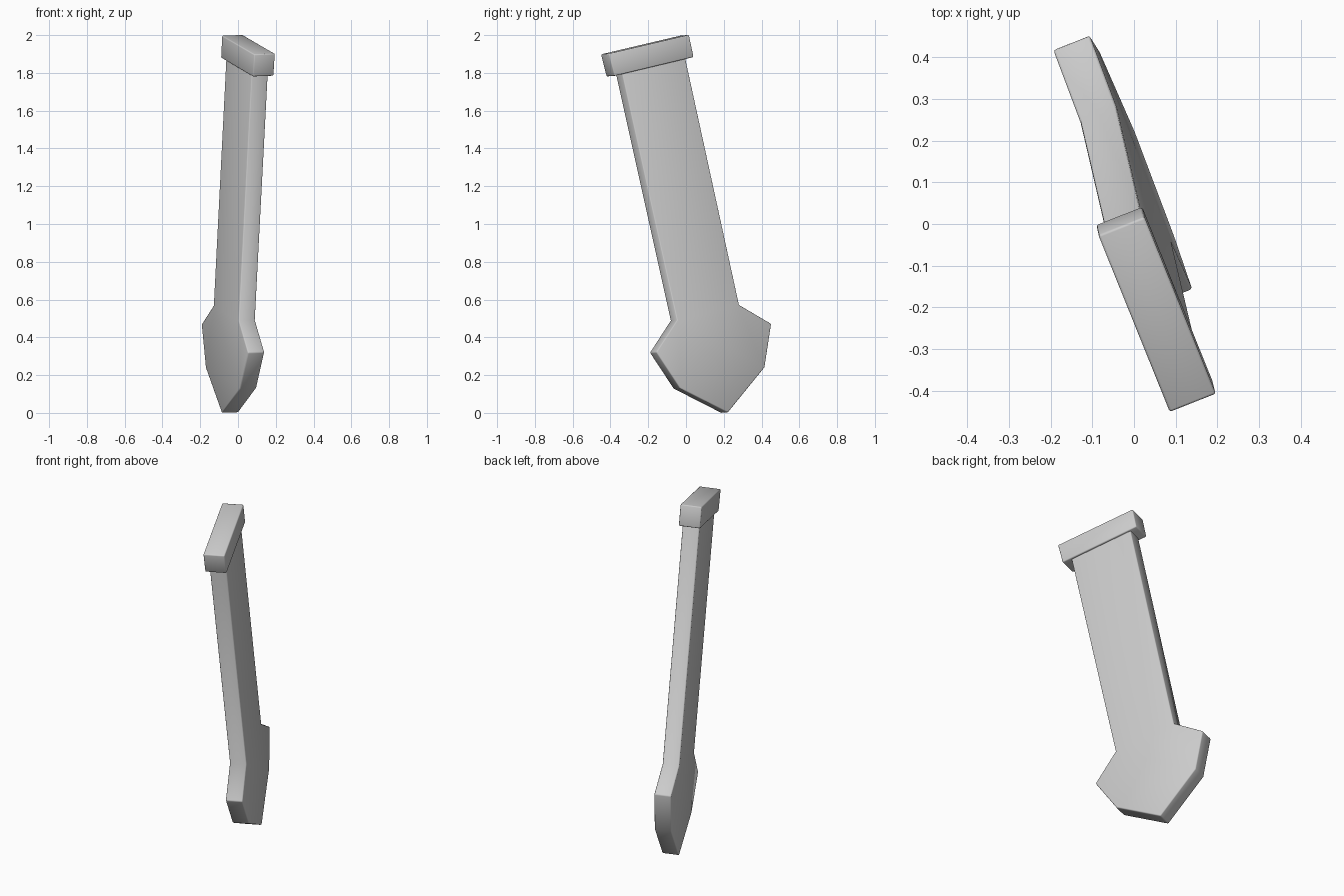
import bpy
from mathutils import Vector

old = bpy.data.objects.get("Cube")
if old:
    bpy.data.objects.remove(old, do_unlink=True)

grey = bpy.data.materials.new("plain_grey")
grey.use_nodes = True
COLOUR = (0.6, 0.6, 0.6, 1)
grey.diffuse_color = COLOUR
grey.node_tree.nodes["Principled BSDF"].inputs["Base Color"].default_value = COLOUR

# The whole blade lies in one slanted plane with this normal
NORMAL = Vector((0.93, 0.368, 0.033)).normalized()
OFFSET = 0.036


def slab(name, outline, thickness):
    """Extrude a side outline (y, z) lying in the slanted plane."""
    mid = [Vector(((OFFSET - NORMAL.y * y - NORMAL.z * z) / NORMAL.x, y, z))
           for y, z in outline]
    n = len(mid)
    half = NORMAL * thickness / 2
    verts = [p + half for p in mid] + [p - half for p in mid]
    faces = [list(range(n)), list(range(2 * n - 1, n - 1, -1))]
    faces += [[i, i + n, (i + 1) % n + n, (i + 1) % n] for i in range(n)]
    mesh = bpy.data.meshes.new(name)
    mesh.from_pydata(verts, [], faces)
    mesh.materials.append(grey)
    obj = bpy.data.objects.new(name, mesh)
    bpy.context.collection.objects.link(obj)
    bpy.ops.object.select_all(action='DESELECT')
    obj.select_set(True)
    bpy.context.view_layer.objects.active = obj
    # Softened rims
    bevel = obj.modifiers.new("soft_rim", 'BEVEL')
    bevel.width = 0.006
    bevel.segments = 2
    bevel.limit_method = 'ANGLE'
    bevel.angle_limit = 1.2
    bpy.ops.object.modifier_apply(modifier=bevel.name)
    bpy.ops.object.shade_smooth_by_angle(angle=1.0)
    return obj


# Shaft with the angular foot in one piece, counter-clockwise from +x
slab("shaft_and_foot", [
    (-0.363, 1.83), (-0.065, 0.49), (-0.175, 0.32), (-0.05, 0.13),
    (0.205, 0.0), (0.40, 0.24), (0.435, 0.47), (0.265, 0.57), (-0.025, 1.9),
], 0.094)

# Wider block closing the top of the shaft
slab("top_cap", [
    (-0.43, 1.90), (-0.40, 1.782), (0.02, 1.882), (-0.005, 2.0),
], 0.119)
